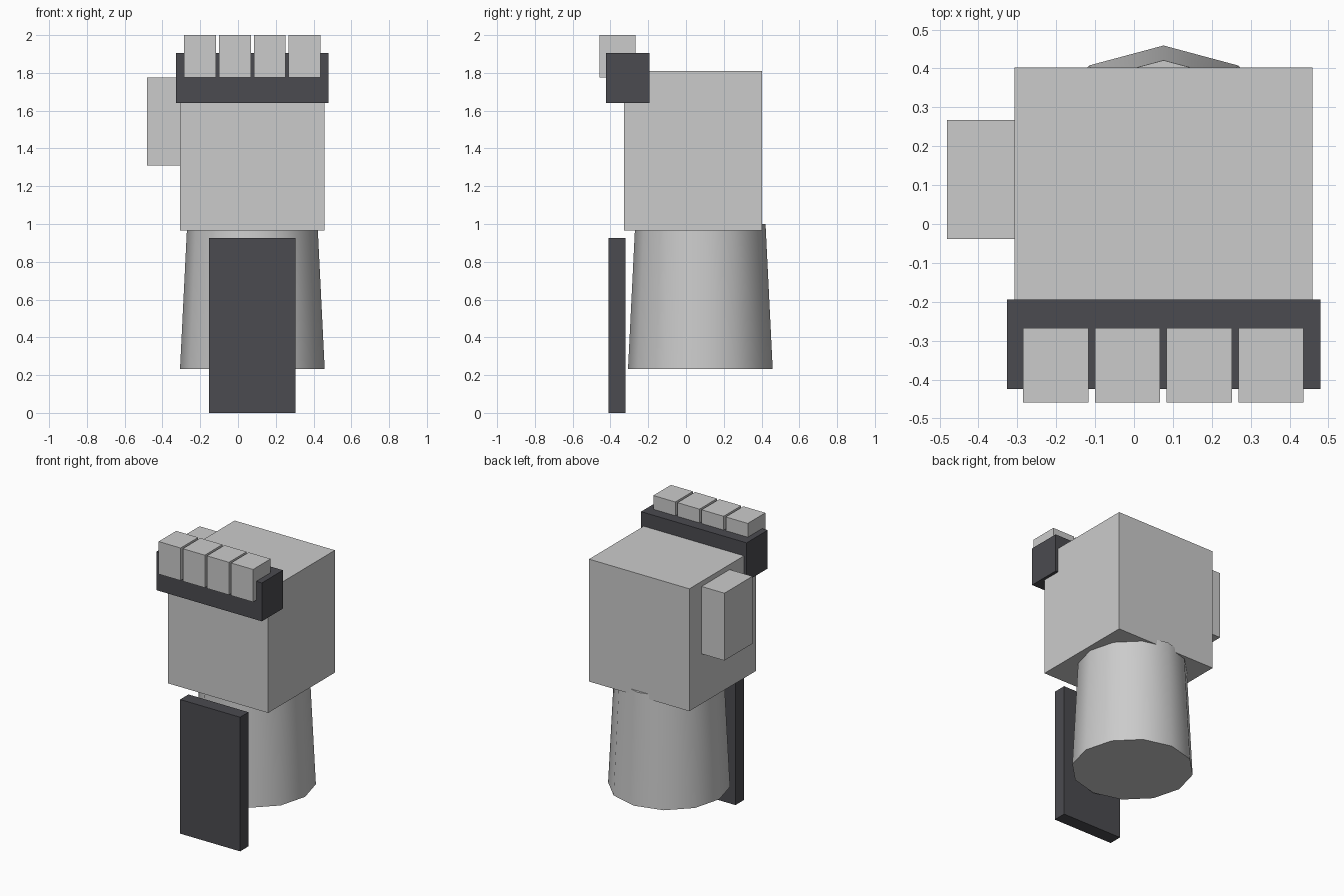
import bpy
import math

if "Cube" in bpy.data.objects:
    bpy.data.objects.remove(bpy.data.objects["Cube"])

dark = bpy.data.materials.new("dark_trim")
dark.diffuse_color = (0.07, 0.07, 0.08, 1)
dark.use_nodes = True
dark.node_tree.nodes["Principled BSDF"].inputs["Base Color"].default_value = dark.diffuse_color


def box(name, x, y, z, mat=None):
    """Box from (min, max) ranges on each axis."""
    bpy.ops.mesh.primitive_cube_add(
        size=1, location=[(a + b) / 2 for a, b in (x, y, z)])
    ob = bpy.context.object
    ob.name = name
    ob.scale = [b - a for a, b in (x, y, z)]
    bpy.ops.object.transform_apply(location=False, rotation=False, scale=True)
    if mat:
        ob.data.materials.append(mat)
    return ob


# Fist block and thumb
box("palm", (-0.307, 0.459), (-0.327, 0.402), (0.965, 1.81))
box("thumb", (-0.481, -0.307), (-0.038, 0.268), (1.31, 1.775))

# Dark knuckle guard with four studs
box("knuckle_guard", (-0.327, 0.479), (-0.424, -0.194), (1.64, 1.905), dark)
for i in range(4):
    x0 = -0.285 + i * 0.1845
    box(f"knuckle_{i + 1}", (x0, x0 + 0.168), (-0.459, -0.267), (1.775, 2.0))

# Tapered twelve-sided forearm, its top sunk slightly into the palm
z0, z1 = 0.232, 1.0
bpy.ops.mesh.primitive_cone_add(
    vertices=12, radius1=0.383, radius2=0.345, depth=z1 - z0,
    location=(0.076, 0.076, (z0 + z1) / 2))
forearm = bpy.context.object
forearm.name = "forearm"
bpy.ops.object.shade_smooth_by_angle(angle=math.radians(40))

# Dark guard plate in front of the forearm
box("forearm_plate", (-0.154, 0.304), (-0.411, -0.32), (0, 0.926), dark)
